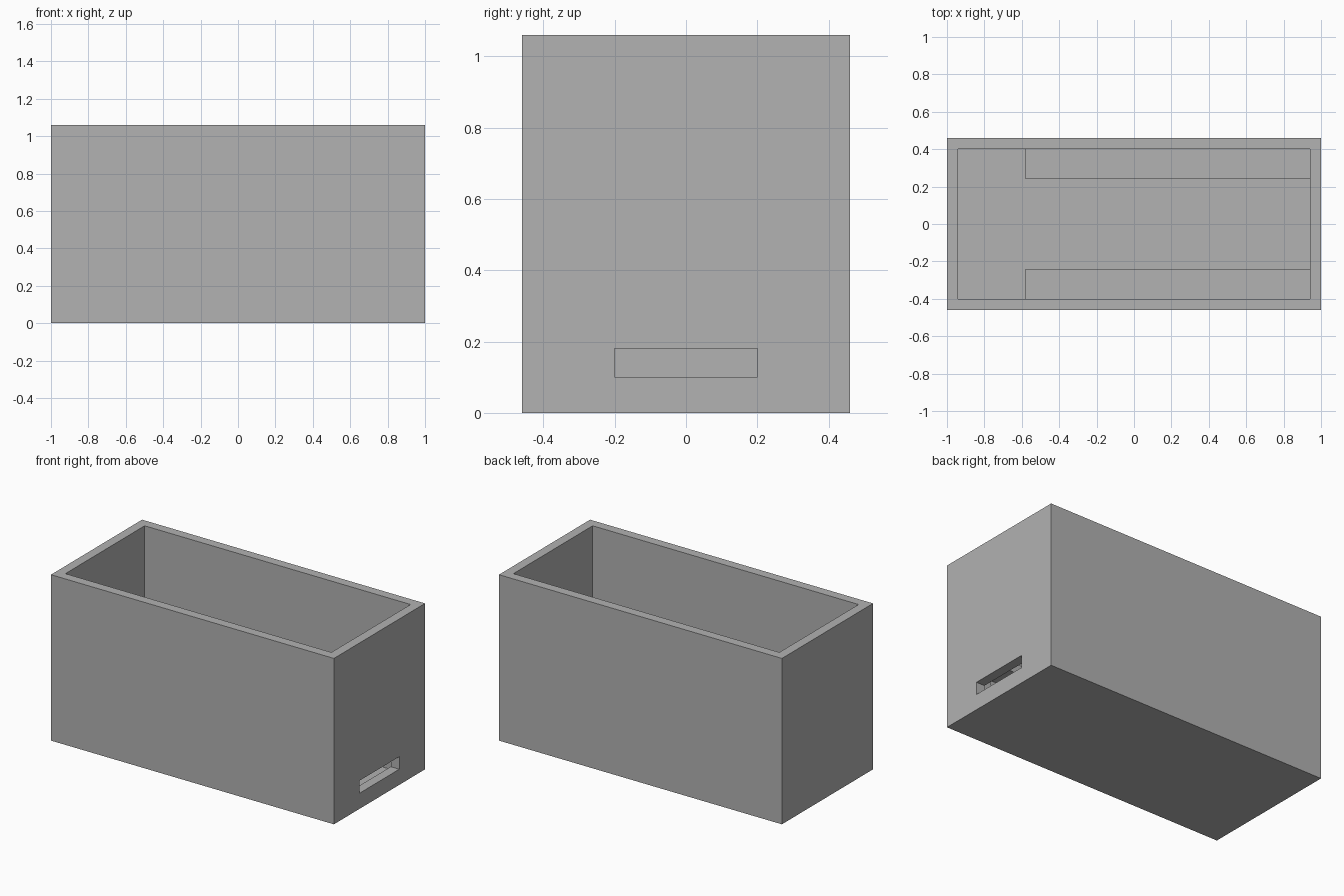
import bpy
import bmesh
from mathutils import Vector

if "Cube" in bpy.data.objects:
    bpy.data.objects.remove(bpy.data.objects["Cube"], do_unlink=True)

# Single flat grey for the whole enclosure
GREY = (0.445, 0.445, 0.445, 1.0)
grey = bpy.data.materials.new("matte_grey")
grey.use_nodes = True
grey.diffuse_color = GREY
grey.node_tree.nodes["Principled BSDF"].inputs["Base Color"].default_value = GREY


def block(name, low, high):
    """Axis-aligned box between two corners."""
    low, high = Vector(low), Vector(high)
    bm = bmesh.new()
    bmesh.ops.create_cube(bm, size=1)
    bmesh.ops.scale(bm, vec=high - low, verts=bm.verts)
    bmesh.ops.translate(bm, vec=(low + high) / 2, verts=bm.verts)
    mesh = bpy.data.meshes.new(name)
    bm.to_mesh(mesh)
    bm.free()
    mesh.materials.append(grey)
    obj = bpy.data.objects.new(name, mesh)
    bpy.context.collection.objects.link(obj)
    return obj


def cut(target, cutter):
    """Subtract the cutter, then discard it."""
    cutter.hide_render = True
    mod = target.modifiers.new("cut", "BOOLEAN")
    mod.operation = "DIFFERENCE"
    mod.solver = "EXACT"
    mod.object = cutter
    bpy.context.view_layer.objects.active = target
    bpy.ops.object.modifier_apply(modifier=mod.name)
    bpy.data.objects.remove(cutter, do_unlink=True)


HALF_X, HALF_Y, HEIGHT, WALL = 1.0, 0.46, 1.06, 0.06
IN_X, IN_Y = HALF_X - WALL, HALF_Y - WALL

# Open-topped case with a slot through one end wall
case = block("case", (-HALF_X, -HALF_Y, 0), (HALF_X, HALF_Y, HEIGHT))
cut(case, block("cavity_cutter", (-IN_X, -IN_Y, WALL), (IN_X, IN_Y, HEIGHT + 0.2)))
cut(case, block("slot_cutter", (IN_X - 0.05, -0.2, 0.1), (HALF_X + 0.1, 0.2, 0.18)))

# Raised shelf on two legs along each long wall
SHELF_LOW, SHELF_TOP, LEG = 0.38, 0.44, 0.08
START, END, EDGE = -0.58, IN_X, 0.24
for side, y0, y1 in (("front", -IN_Y, -EDGE), ("back", EDGE, IN_Y)):
    block(side + "_shelf", (START + LEG, y0, SHELF_LOW), (END - LEG, y1, SHELF_TOP))
    block(side + "_right_leg", (START, y0, WALL), (START + LEG, y1, SHELF_TOP))
    block(side + "_left_leg", (END - LEG, y0, WALL), (END, y1, SHELF_TOP))
